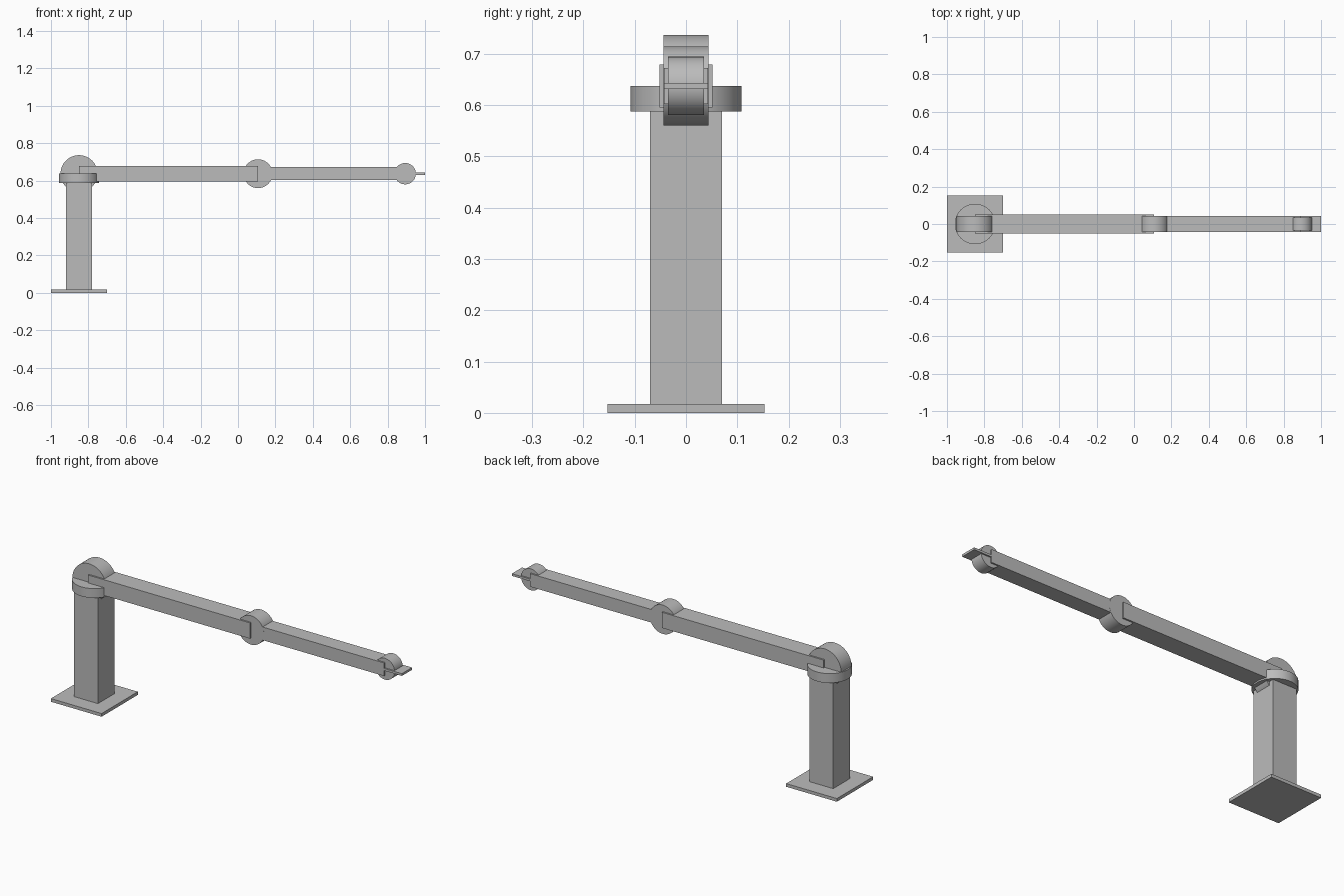
import bpy
import math

cube = bpy.data.objects.get("Cube")
if cube:
    bpy.data.objects.remove(cube, do_unlink=True)

grey = bpy.data.materials.new("plain_grey")
grey.use_nodes = True
grey.diffuse_color = (0.5, 0.5, 0.5, 1)
grey.node_tree.nodes["Principled BSDF"].inputs["Base Color"].default_value = (0.5, 0.5, 0.5, 1)

BASE_X, ELBOW_X, WRIST_X = -0.85, 0.107, 0.894
ARM_Z = 0.637


def box(name, x, y, z):
    """Box from (low, high) ranges in x and z and a half width in y."""
    bpy.ops.mesh.primitive_cube_add(size=1, location=(sum(x) / 2, 0, sum(z) / 2))
    ob = bpy.context.object
    ob.name = name
    ob.scale = (x[1] - x[0], 2 * y, z[1] - z[0])
    bpy.ops.object.transform_apply(location=False, rotation=False, scale=True)
    ob.data.materials.append(grey)


def drum(name, x, z, radius, depth, tilt=0):
    bpy.ops.mesh.primitive_cylinder_add(vertices=64, radius=radius, depth=depth,
                                        location=(x, 0, z), rotation=(tilt, 0, 0))
    ob = bpy.context.object
    ob.name = name
    ob.data.materials.append(grey)
    bpy.ops.object.shade_smooth_by_angle(angle=math.radians(30))


# Stand
box("base_plate", (-1, -0.7), 0.153, (0, 0.017))
box("column", (BASE_X - 0.07, BASE_X + 0.07), 0.07, (0.017, 0.6))
drum("turntable", BASE_X, 0.612, 0.108, 0.05)

# Joints, turning about the y axis
for name, x, radius, width in (("shoulder_joint", BASE_X, 0.099, 0.087),
                               ("elbow_joint", ELBOW_X, 0.077, 0.087),
                               ("wrist_joint", WRIST_X, 0.057, 0.07)):
    drum(name, x, ARM_Z, radius, width, math.pi / 2)

# Arm links and end plate
for name, x0, x1, half_y, half_z in (("upper_arm", BASE_X, ELBOW_X, 0.052, 0.042),
                                     ("forearm", ELBOW_X, WRIST_X, 0.043, 0.035),
                                     ("end_plate", WRIST_X, 1.0, 0.043, 0.006)):
    box(name, (x0, x1), half_y, (ARM_Z - half_z, ARM_Z + half_z))
